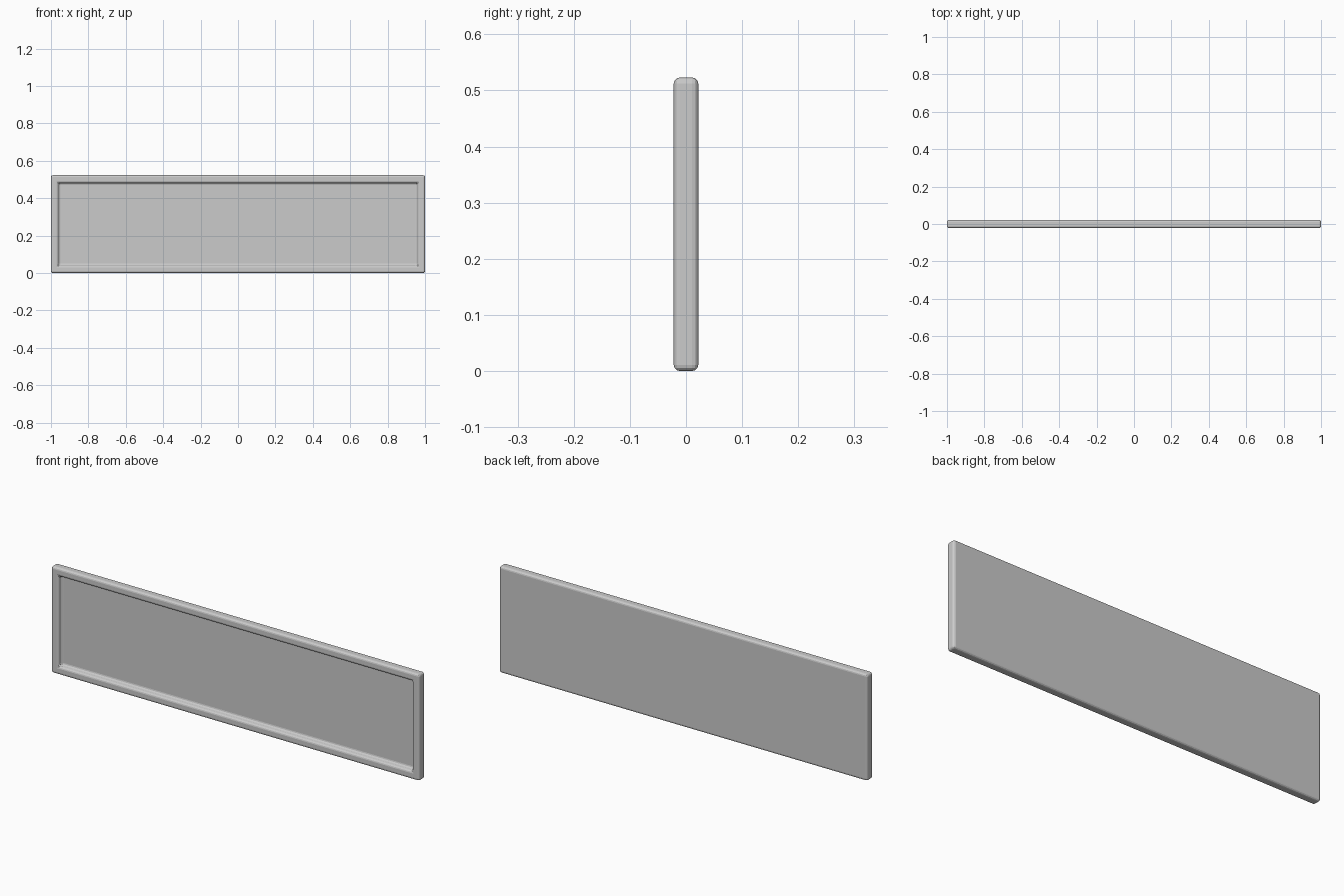
import bpy, bmesh
from mathutils import Vector

if "Cube" in bpy.data.objects:
    bpy.data.objects.remove(bpy.data.objects["Cube"])

W, T, H = 2.0, 0.044, 0.523      # overall size
RIM, DEPTH, ROUND = 0.058, 0.024, 0.011

# Panel slab standing on the ground
bm = bmesh.new()
bmesh.ops.create_cube(bm, size=1)
for v in bm.verts:
    v.co = Vector((v.co.x * W, v.co.y * T, (v.co.z + 0.5) * H))

# Recessed front field inside a raised rim
bm.normal_update()
front = min(bm.faces, key=lambda f: f.calc_center_median().y)
bmesh.ops.inset_region(bm, faces=[front], thickness=RIM)
field = bmesh.ops.extrude_discrete_faces(bm, faces=[front])["faces"][0]
bmesh.ops.translate(bm, verts=field.verts, vec=(0, DEPTH, 0))
bmesh.ops.recalc_face_normals(bm, faces=bm.faces)

mesh = bpy.data.meshes.new("framed_panel")
bm.to_mesh(mesh)
bm.free()
panel = bpy.data.objects.new("framed_panel", mesh)
bpy.context.collection.objects.link(panel)

# Rounded edges on the rim and recess
bev = panel.modifiers.new("rounded_edges", 'BEVEL')
bev.width = ROUND
bev.segments = 3
bev.limit_method = 'ANGLE'
